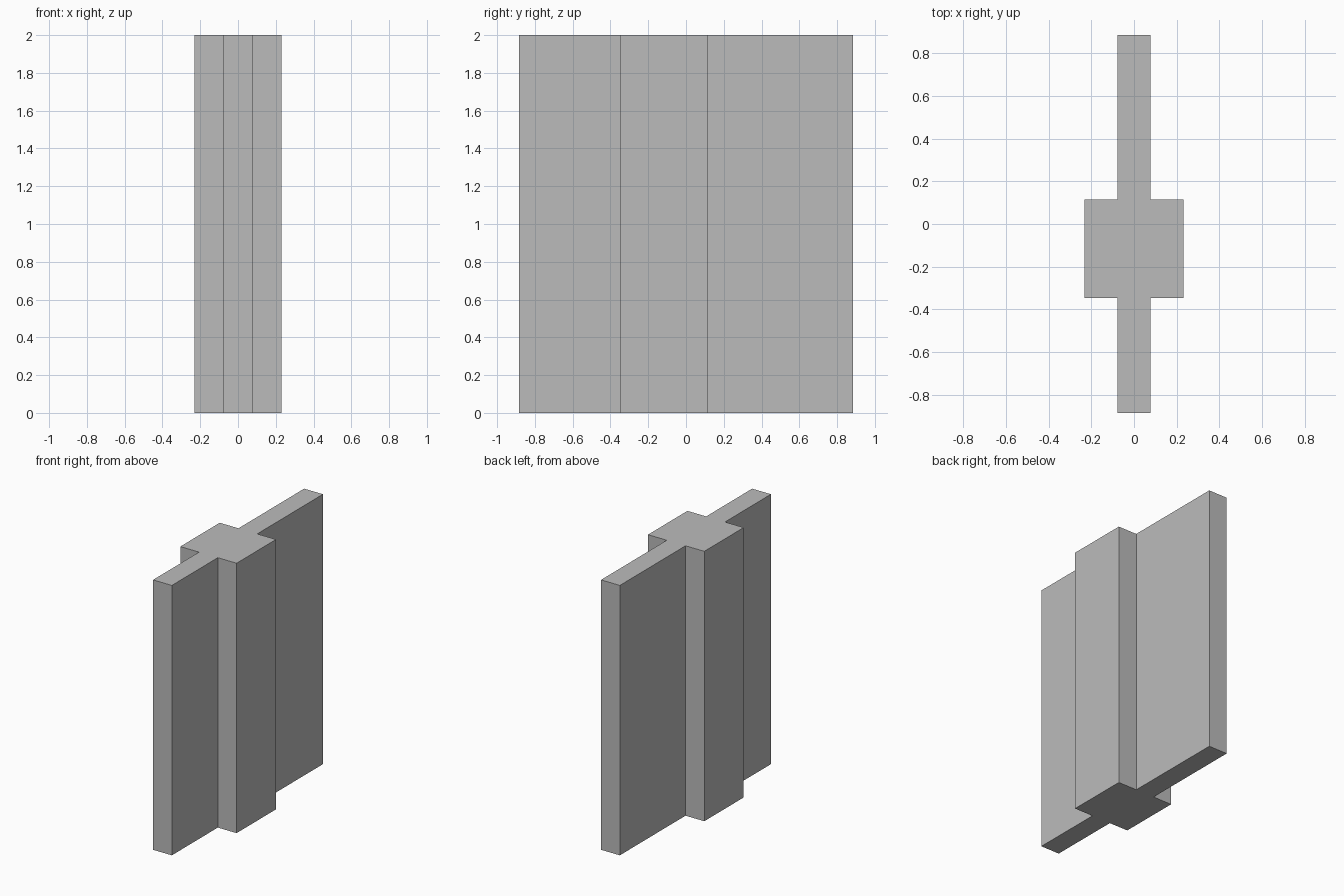
import bpy
import bmesh

cube = bpy.data.objects.get("Cube")
if cube:
    bpy.data.objects.remove(cube, do_unlink=True)

# Plain grey material
grey = bpy.data.materials.new("plain_grey")
grey.use_nodes = True
colour = (0.5, 0.5, 0.5, 1)
grey.diffuse_color = colour
grey.node_tree.nodes["Principled BSDF"].inputs["Base Color"].default_value = colour

# Plan dimensions: a thin wall with an off-centre square pillar
UNIT = 2 / 26
HEIGHT = 26 * UNIT
WALL, PILLAR = UNIT, 3 * UNIT
END = 11.5 * UNIT
FRONT, BACK = -4.5 * UNIT, 1.5 * UNIT

# One half of the outline, mirrored to close the cross-shaped plan
half = [(WALL, -END), (WALL, FRONT), (PILLAR, FRONT),
        (PILLAR, BACK), (WALL, BACK), (WALL, END)]
outline = half + [(-x, y) for x, y in reversed(half)]

# Extrude the plan to full height
bm = bmesh.new()
base = bm.faces.new([bm.verts.new((x, y, 0)) for x, y in outline])
top = bmesh.ops.extrude_face_region(bm, geom=[base], use_keep_orig=True)["geom"]
bmesh.ops.translate(bm, vec=(0, 0, HEIGHT),
                    verts=[v for v in top if isinstance(v, bmesh.types.BMVert)])
bmesh.ops.recalc_face_normals(bm, faces=bm.faces[:])

mesh = bpy.data.meshes.new("wall_with_pillar")
bm.to_mesh(mesh)
bm.free()
mesh.materials.append(grey)
wall = bpy.data.objects.new("wall_with_pillar", mesh)
bpy.context.collection.objects.link(wall)
